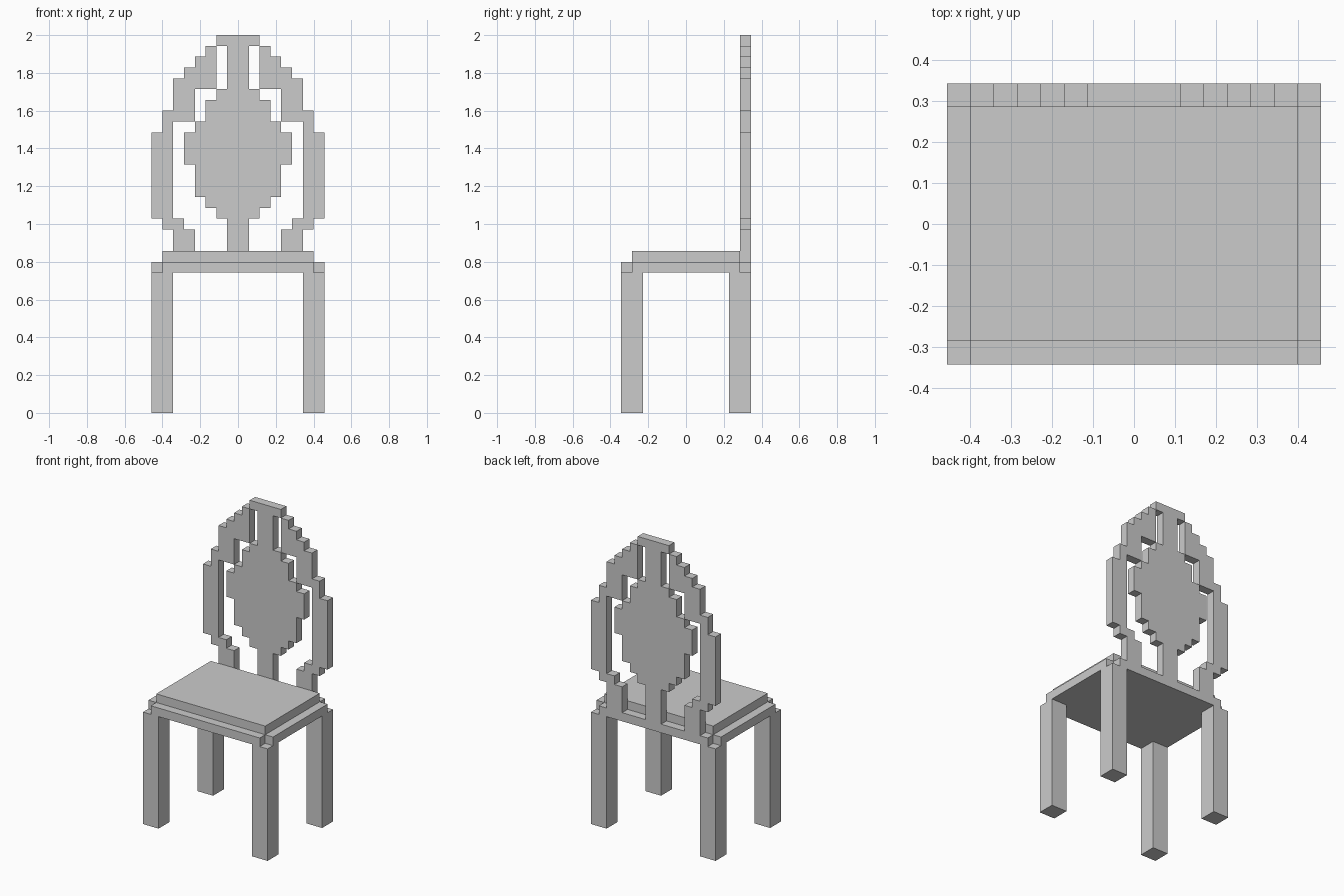
import bpy, bmesh
from mathutils import Vector

if "Cube" in bpy.data.objects:
    bpy.data.objects.remove(bpy.data.objects["Cube"])

U = 2 / 35  # one block of the stepped grid


def prism(name, outline, lo, hi, axis="z", mirror=None):
    """Extrude an outline (in blocks) from lo to hi along y or z."""
    def place(a, b, c):
        return Vector((a, c, b) if axis == "y" else (a, b, c)) * U
    bm = bmesh.new()
    face = bm.faces.new([bm.verts.new(place(a, b, lo)) for a, b in outline])
    ext = bmesh.ops.extrude_face_region(bm, geom=[face], use_keep_orig=True)
    verts = [v for v in ext["geom"] if isinstance(v, bmesh.types.BMVert)]
    bmesh.ops.translate(bm, verts=verts, vec=place(0, 0, hi - lo))
    bmesh.ops.recalc_face_normals(bm, faces=bm.faces)
    me = bpy.data.meshes.new(name)
    bm.to_mesh(me)
    bm.free()
    ob = bpy.data.objects.new(name, me)
    bpy.context.collection.objects.link(ob)
    if mirror:
        mod = ob.modifiers.new("Mirror", "MIRROR")
        mod.use_axis = mirror
        mod.use_mirror_merge = False
    return ob


def rect(x0, x1, y0, y1):
    return [(x0, y0), (x1, y0), (x1, y1), (x0, y1)]


def steps(start, moves):
    """Stepped outline: moves alternate between a new x and a new height."""
    pts = [start]
    for i, m in enumerate(moves):
        x, z = pts[-1]
        pts.append((m, z) if i % 2 == 0 else (x, m))
    return pts


# Four square legs
prism("legs", rect(6, 8, 4, 6), 0, 13, mirror=(True, True, False))

# Seat rail with notched corners, and the seat on top
prism("seat_rail", [(-7, -6), (7, -6), (7, -5), (8, -5), (8, 5), (7, 5),
                    (7, 6), (-7, 6), (-7, 5), (-8, 5), (-8, -5), (-7, -5)], 13, 14)
prism("seat", rect(-7, 7, -5, 5), 14, 15)

# Central splat: oval panel with stem and top bar
half = steps((1, 14), [1, 18, 2, 19, 3, 20, 4, 23, 5, 26, 4, 27, 3, 29,
                       2, 30, 1, 34, 2, 35])[1:]
prism("back_splat", half + [(-x, z) for x, z in reversed(half)], 5, 6, axis="y")

# Stepped side frames: outer edge upward, then inner edge back down
outer = steps((4, 14), [6, 17, 7, 18, 8, 26, 7, 28, 6, 31, 5, 32, 4, 33, 3, 34])
inner = steps(outer[-1], [2, 30, 4, 27, 6, 18, 5, 17, 4])[1:]
prism("back_frame", outer + inner, 5, 6, axis="y", mirror=(True, False, False))
